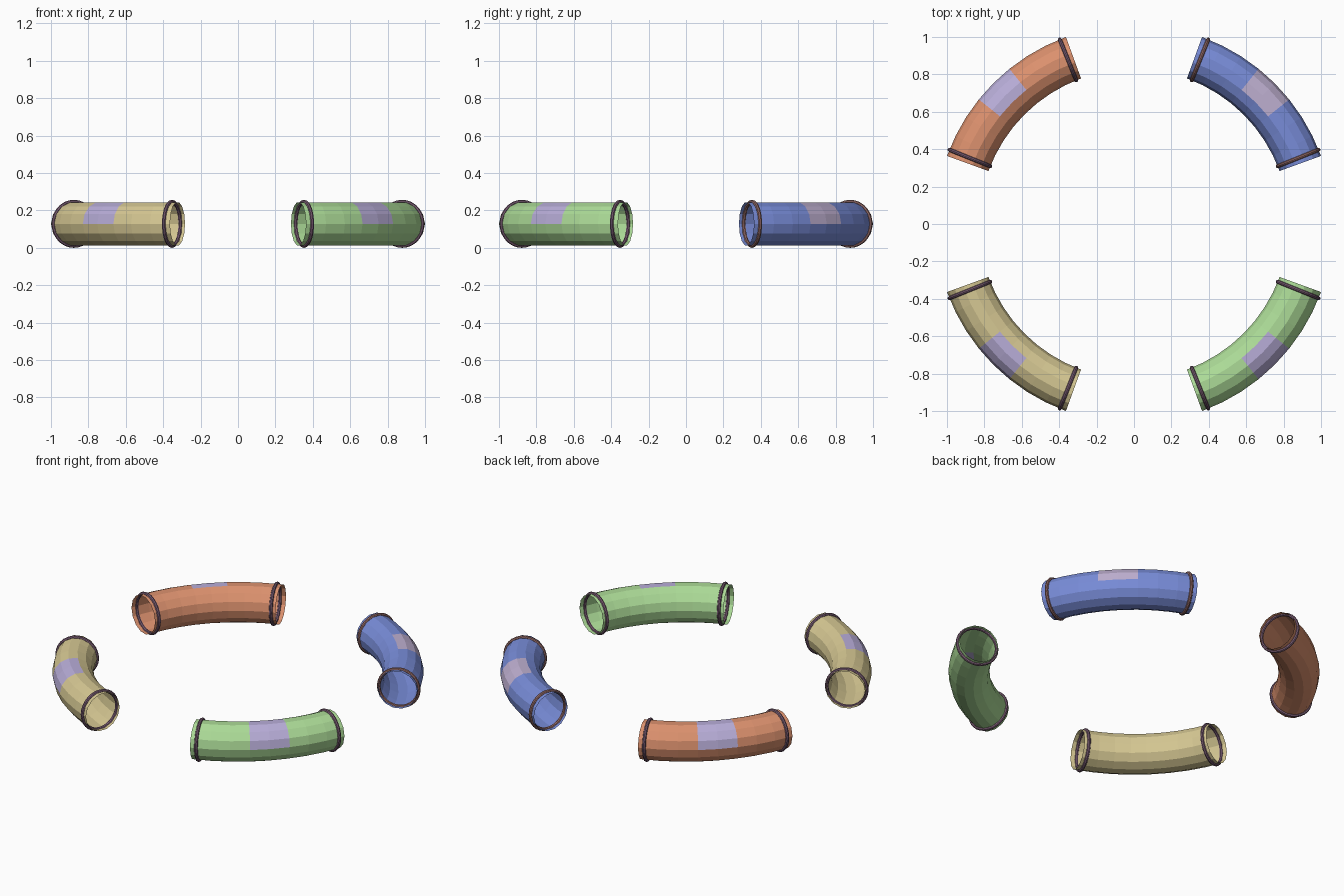
import bpy, bmesh, math
from mathutils import Vector

if "Cube" in bpy.data.objects:
    bpy.data.objects.remove(bpy.data.objects["Cube"])

ARC_R, PIPE_R, MID_Z = 0.946, 0.118, 0.1285
SIDES, STEPS = 14, 8
START, END = 20.0, 70.0
RING_INSET, RING_R = 1.9, 0.0105


def material(name, rgb):
    m = bpy.data.materials.new(name)
    lin = [((c / 255 + 0.055) / 1.055) ** 2.4 for c in rgb]
    m.diffuse_color = (*lin, 1)
    m.use_nodes = True
    m.node_tree.nodes["Principled BSDF"].inputs["Base Color"].default_value = m.diffuse_color
    return m


lavender = material("lavender", (184, 173, 216))
pink_lavender = material("pink_lavender", (190, 175, 208))
plum = material("plum", (125, 95, 118))
brown = material("brown", (150, 108, 105))


def place(deg, radius, z):
    a = math.radians(deg)
    return Vector((radius * math.cos(a), radius * math.sin(a), z))


def finish(name, bm, mats):
    mesh = bpy.data.meshes.new(name)
    bm.to_mesh(mesh)
    bm.free()
    for m in mats:
        mesh.materials.append(m)
    obj = bpy.data.objects.new(name, mesh)
    bpy.context.collection.objects.link(obj)
    return obj


def pipe(name, turn, body, patch):
    """Open bent tube with a coloured patch on its upper outer middle."""
    bm = bmesh.new()
    loops = []
    for i in range(STEPS + 1):
        deg = turn + START + (END - START) * i / STEPS
        loop = []
        for k in range(SIDES):
            t = math.tau * k / SIDES
            loop.append(bm.verts.new(place(deg, ARC_R + PIPE_R * math.cos(t),
                                           MID_Z + PIPE_R * math.sin(t))))
        loops.append(loop)
    for i in range(STEPS):
        for k in range(SIDES):
            n = (k + 1) % SIDES
            f = bm.faces.new((loops[i][k], loops[i][n],
                              loops[i + 1][n], loops[i + 1][k]))
            # patch: two middle segments, from the outer side over the top
            f.material_index = int(i in (3, 4) and k < 4)
    bmesh.ops.recalc_face_normals(bm, faces=bm.faces)
    finish(name, bm, (body, patch))


def ring(name, deg, mat):
    """Thin band set through the pipe wall near one end."""
    bm = bmesh.new()
    a = math.radians(deg)
    along = Vector((-math.sin(a), math.cos(a), 0))
    count, small = 28, 8
    loops = []
    for i in range(count):
        t = math.tau * i / count
        loop = []
        for j in range(small):
            u = math.tau * j / small
            r = PIPE_R + RING_R * math.cos(u)
            p = place(deg, ARC_R + r * math.cos(t), MID_Z + r * math.sin(t))
            loop.append(bm.verts.new(p + along * RING_R * math.sin(u)))
        loops.append(loop)
    for i in range(count):
        a_loop, b_loop = loops[i], loops[(i + 1) % count]
        for j in range(small):
            n = (j + 1) % small
            bm.faces.new((a_loop[j], a_loop[n], b_loop[n], b_loop[j]))
    bmesh.ops.recalc_face_normals(bm, faces=bm.faces)
    finish(name, bm, (mat,))


# four pipes around the centre, one per quarter
quarters = [
    ("blue", (120, 140, 216), pink_lavender, brown),
    ("orange", (220, 145, 110), lavender, plum),
    ("yellow", (214, 200, 147), lavender, plum),
    ("green", (172, 219, 151), lavender, plum),
]
for q, (label, rgb, patch, band) in enumerate(quarters):
    turn = 90 * q
    pipe(label + "_pipe", turn, material(label, rgb), patch)
    ring(label + "_ring_start", turn + START + RING_INSET, band)
    ring(label + "_ring_end", turn + END - RING_INSET, band)
